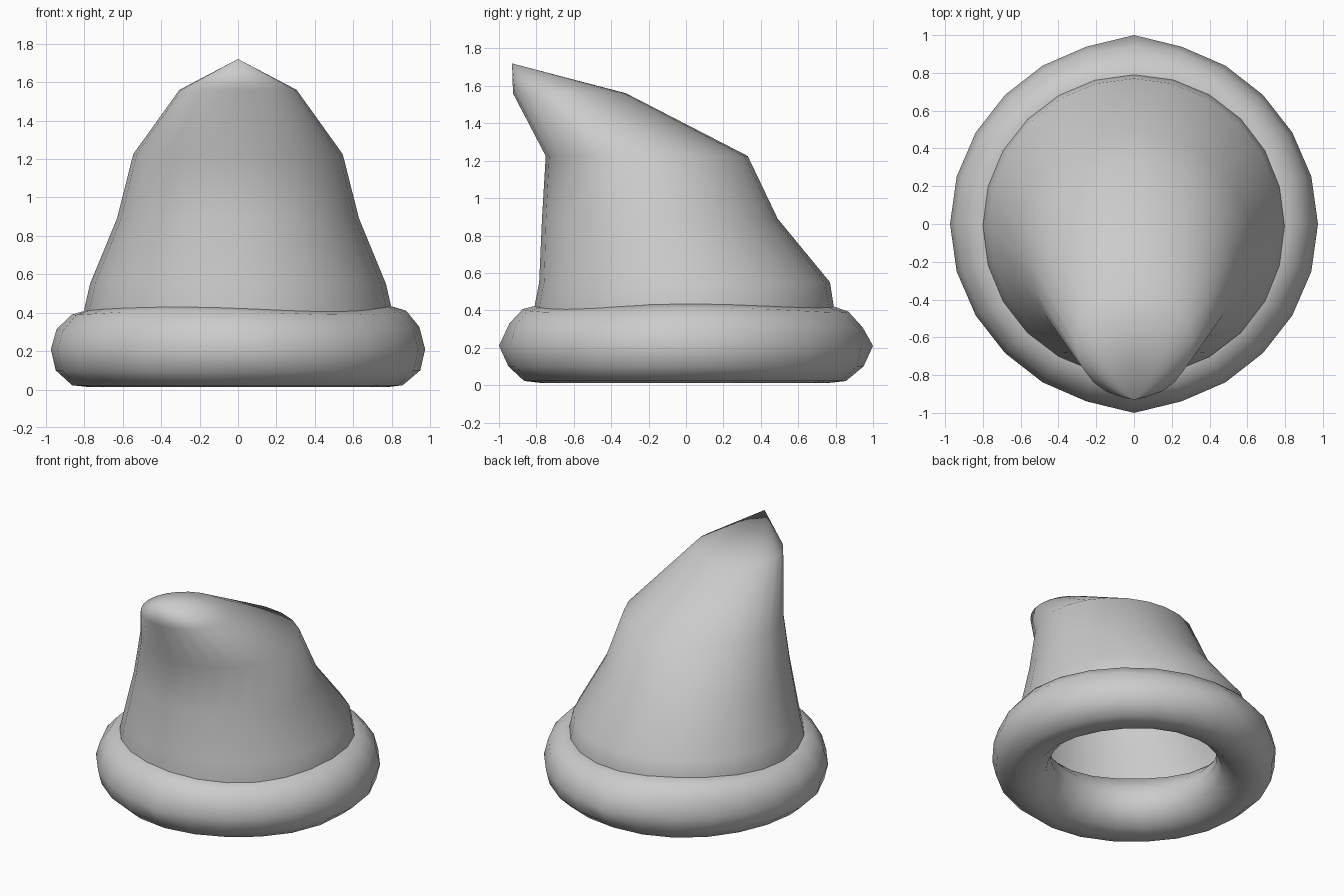
import bpy
from math import sin, cos, pi

if "Cube" in bpy.data.objects:
    bpy.data.objects.remove(bpy.data.objects["Cube"])

SIDES = 24


def make_object(name, verts, faces):
    mesh = bpy.data.meshes.new(name)
    mesh.from_pydata(verts, [], faces)
    mesh.update()
    mesh.shade_smooth()
    obj = bpy.data.objects.new(name, mesh)
    bpy.context.collection.objects.link(obj)
    return obj


def quad(a, b, i, n):
    j = (i + 1) % n
    return (a * n + i, a * n + j, b * n + j, b * n + i)


# Crown: open bent cone, rings given as (z, half width x, front y, back y)
rings = [(0.25, 0.80, -0.80, 0.80), (0.42, 0.80, -0.81, 0.79),
         (0.55, 0.77, -0.785, 0.77), (0.89, 0.63, -0.77, 0.49),
         (1.225, 0.545, -0.75, 0.33), (1.56, 0.305, -0.925, -0.32)]
verts, faces = [], []
for z, rx, y0, y1 in rings:
    for i in range(SIDES):
        a = 2 * pi * i / SIDES
        verts.append((rx * cos(a), (y0 + y1) / 2 + (y1 - y0) / 2 * sin(a), z))
for r in range(len(rings) - 1):
    faces += [quad(r, r + 1, i, SIDES) for i in range(SIDES)]
tip = len(verts)
verts.append((0, -0.93, 1.72))
last = (len(rings) - 1) * SIDES
faces += [(last + i, last + (i + 1) % SIDES, tip) for i in range(SIDES)]
make_object("hat_crown", verts, faces)

# Brim: soft, slightly uneven rolled ring, section given as (radius, z)
section = [(0.97, 0.21), (0.94, 0.32), (0.87, 0.40), (0.77, 0.43),
           (0.66, 0.39), (0.59, 0.30), (0.565, 0.20), (0.60, 0.10),
           (0.68, 0.03), (0.77, 0.012), (0.86, 0.022), (0.945, 0.10)]
n = len(section)
verts, faces = [], []
for i in range(SIDES):
    a = 2 * pi * i / SIDES
    for k, (r, z) in enumerate(section):
        # gentle lumps, with a small point at front and back
        rr = r + 0.006 * sin(5 * a + k)
        if k in (0, 1, 11) :
            rr = r + 0.004 * cos(4 * a)
            if i in (6, 18) and k == 0:
                rr = 1.0
        zz = z + 0.012 * sin(3 * a + 0.5 * k) * (z > 0.3)
        verts.append((rr * cos(a), rr * sin(a), zz))
for i in range(SIDES):
    for k in range(n):
        faces.append(quad(i, (i + 1) % SIDES, k, n)[::-1])
make_object("hat_brim", verts, faces)
